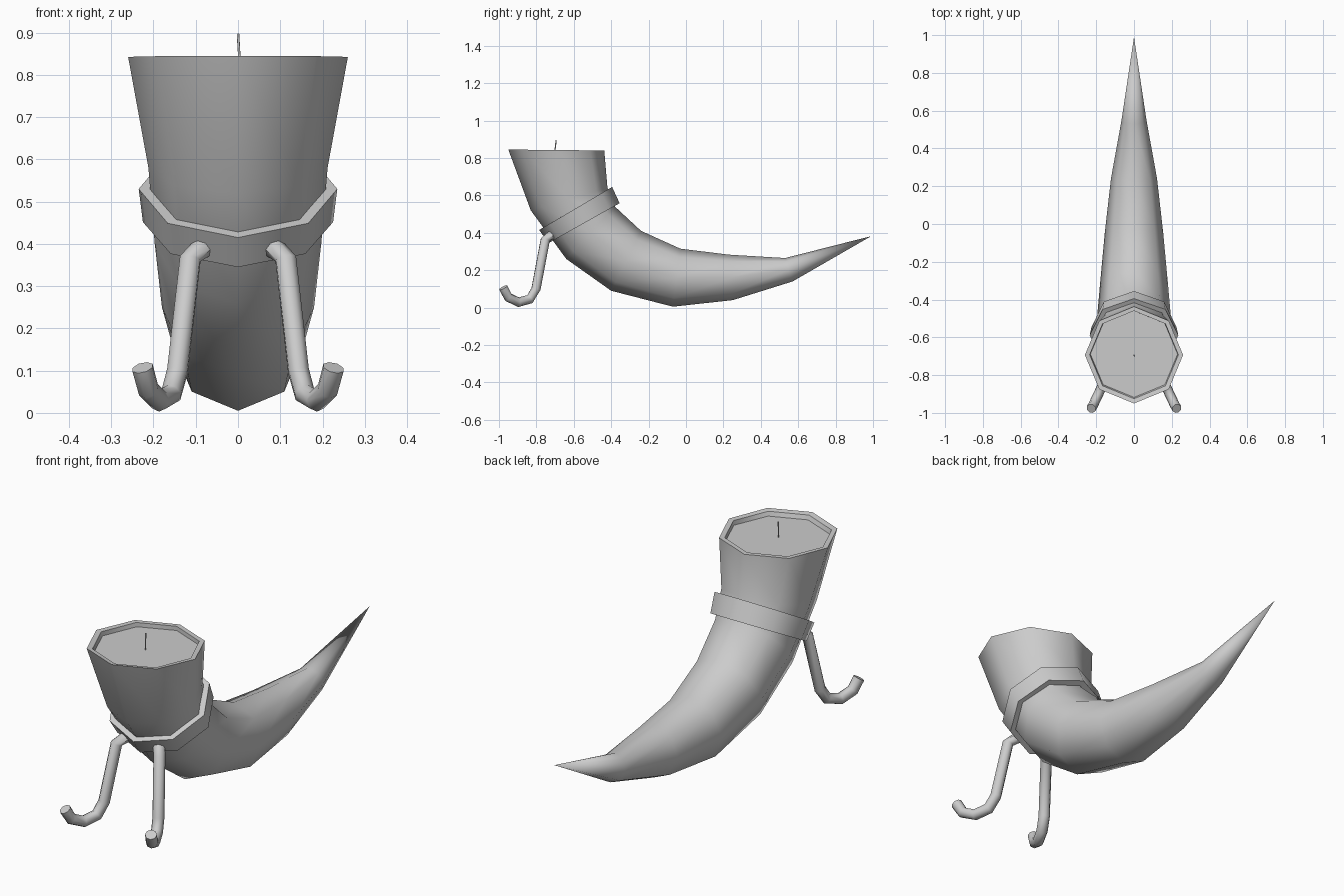
import bpy, bmesh, math
from mathutils import Vector

cube = bpy.data.objects.get("Cube")
if cube:
    bpy.data.objects.remove(cube)


def material(name, rgb):
    m = bpy.data.materials.new(name)
    m.use_nodes = True
    m.diffuse_color = (*rgb, 1)
    m.node_tree.nodes["Principled BSDF"].inputs["Base Color"].default_value = (*rgb, 1)
    return m


GREY = material("plain grey", (0.6, 0.6, 0.6))
X = Vector((1, 0, 0))


def loft(name, rings, sides=8, caps=True, closed=False):
    """Skin rings given as (centre, first axis, second axis)."""
    bm = bmesh.new()
    loops = []
    for c, u, v in rings:
        angles = [2 * math.pi * i / sides for i in range(sides)]
        loops.append([bm.verts.new(c + u * math.cos(a) + v * math.sin(a)) for a in angles])
    pairs = list(zip(loops, loops[1:]))
    if closed:
        pairs.append((loops[-1], loops[0]))
    for a, b in pairs:
        for i in range(sides):
            j = (i + 1) % sides
            bm.faces.new((a[i], a[j], b[j], b[i]))
    if caps and not closed:
        bm.faces.new(loops[0])
        bm.faces.new(loops[-1])
    bmesh.ops.remove_doubles(bm, verts=bm.verts, dist=0.0005)
    bmesh.ops.recalc_face_normals(bm, faces=bm.faces)
    mesh = bpy.data.meshes.new(name)
    bm.to_mesh(mesh)
    bm.free()
    mesh.materials.append(GREY)
    ob = bpy.data.objects.new(name, mesh)
    bpy.context.collection.objects.link(ob)
    bpy.ops.object.select_all(action="DESELECT")
    ob.select_set(True)
    bpy.context.view_layer.objects.active = ob
    bpy.ops.object.shade_smooth_by_angle(angle=math.radians(50))
    return ob


def section(outer, inner, half_width):
    """Ring spanning two (y, z) points in the middle plane."""
    a, b = Vector((0, *outer)), Vector((0, *inner))
    return (a + b) / 2, X * half_width, (b - a) / 2


def tube(name, points, radius, side):
    """Sweep a round section along a path lying near one plane."""
    pts = [Vector(p) for p in points]
    rings = []
    for i, p in enumerate(pts):
        t = (pts[min(i + 1, len(pts) - 1)] - pts[max(i - 1, 0)]).normalized()
        u = (side - t * side.dot(t)).normalized()
        rings.append((p, u * radius, t.cross(u) * radius))
    return loft(name, rings)


# Horn: inner lip, rim, then curved body down to the tip
loft("horn", [
    section((-0.90, 0.77), (-0.46, 0.77), 0.22),
    section((-0.925, 0.84), (-0.46, 0.84), 0.235),
    section((-0.95, 0.845), (-0.437, 0.84), 0.26),
    section((-0.83, 0.52), (-0.42, 0.64), 0.212),
    section((-0.64, 0.26), (-0.38, 0.54), 0.197),
    section((-0.40, 0.09), (-0.24, 0.41), 0.18),
    section((-0.07, 0.005), (-0.03, 0.315), 0.155),
    section((0.25, 0.04), (0.23, 0.283), 0.122),
    section((0.57, 0.14), (0.53, 0.265), 0.066),
    section((0.99, 0.382), (0.99, 0.382), 0),
], caps=False)

# Wax filling with a thin wick
loft("wax", [
    section((-0.91, 0.79), (-0.455, 0.79), 0.228),
    section((-0.918, 0.82), (-0.458, 0.82), 0.231),
])
tube("wick", [(0.003, -0.70, 0.81), (0.003, -0.70, 0.845), (0, -0.694, 0.897)], 0.003, X)

# Band around the neck
loft("band", [
    section((-0.785, 0.415), (-0.395, 0.645), 0.235),
    section((-0.735, 0.345), (-0.355, 0.558), 0.225),
    section((-0.71, 0.36), (-0.38, 0.545), 0.19),
    section((-0.76, 0.43), (-0.42, 0.63), 0.20),
], closed=True)

# Pair of hooked front legs
LEG = [(0.085, -0.715, 0.39), (0.113, -0.752, 0.365), (0.143, -0.802, 0.10), (0.158, -0.835, 0.045),
       (0.186, -0.895, 0.029), (0.212, -0.95, 0.055), (0.226, -0.977, 0.107)]
for label, s in (("left", 1), ("right", -1)):
    tube(label + "_leg", [(s * x, y, z) for x, y, z in LEG], 0.026, Vector((0.88 * s, 0.47, 0)))
